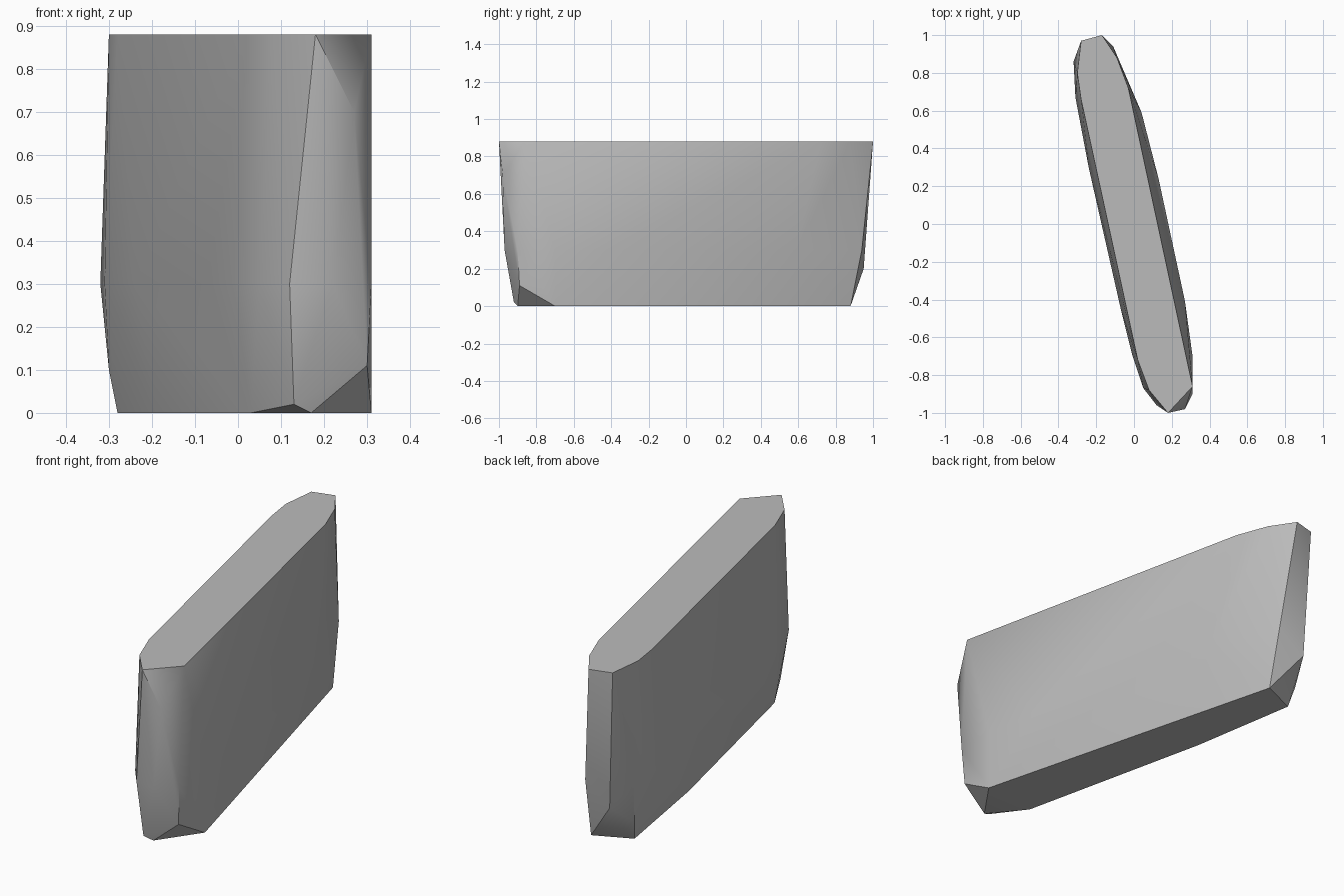
import bpy
import bmesh
import math

cube = bpy.data.objects.get("Cube")
if cube:
    bpy.data.objects.remove(cube, do_unlink=True)

# Plain stone colour
stone = bpy.data.materials.new("stone_grey")
stone.use_nodes = True
colour = (0.5, 0.5, 0.5, 1)
stone.diffuse_color = colour
stone.node_tree.nodes["Principled BSDF"].inputs["Base Color"].default_value = colour

# Horizontal outlines of the slab, in hundredths of a unit
top_outline = [(-28, 97), (-17, 100), (-9, 88), (-3, 72), (31, -86), (18, -100),
               (8, -88), (2, -72), (-28, 66), (-30, 80)]
waist_outline = [(-32, 86), (-31, 67), (-24, 30), (-7, -45), (-1, -69), (5, -87),
                 (12, -96), (22, -97), (31, -90), (31, -70), (27, -41),
                 (13, 24), (4, 59), (-11, 94)]
base_outline = [(17, -90), (31, -70), (-1, 54), (-10, 88), (-28, 80),
                (-19, 25), (3, -73)]

# Chipped corners at both ends, with their own heights
chipped_corners = [(27, -98, 70), (30, -89, 11), (13, -92, 2), (-25, 95, 20), (-30, 83, 10)]


def add_outline(mesh, outline, height):
    """Place every corner of an outline at one height."""
    for x, y in outline:
        mesh.verts.new((x / 100, y / 100, height))


def build_slab(name):
    """Wrap the outlines and chipped corners in one solid skin."""
    mesh = bmesh.new()
    add_outline(mesh, top_outline, 0.88)
    add_outline(mesh, waist_outline, 0.3)
    add_outline(mesh, base_outline, 0)
    for corner in chipped_corners:
        mesh.verts.new([value / 100 for value in corner])
    hull = bmesh.ops.convex_hull(mesh, input=mesh.verts)
    unused = [v for v in mesh.verts if not v.link_faces]
    bmesh.ops.delete(mesh, geom=unused, context="VERTS")

    # Merge the flat top and base into single faces
    bmesh.ops.dissolve_limit(mesh, angle_limit=math.radians(1),
                             verts=mesh.verts, edges=mesh.edges)
    bmesh.ops.recalc_face_normals(mesh, faces=mesh.faces)
    data = bpy.data.meshes.new(name)
    mesh.to_mesh(data)
    mesh.free()
    data.materials.append(stone)
    slab = bpy.data.objects.new(name, data)
    bpy.context.collection.objects.link(slab)
    return slab


# Upright stone slab with softened walls and crisp chipped edges
slab = build_slab("stone_slab")
bpy.ops.object.select_all(action="DESELECT")
slab.select_set(True)
bpy.context.view_layer.objects.active = slab
bpy.ops.object.shade_smooth_by_angle(angle=math.radians(30))
